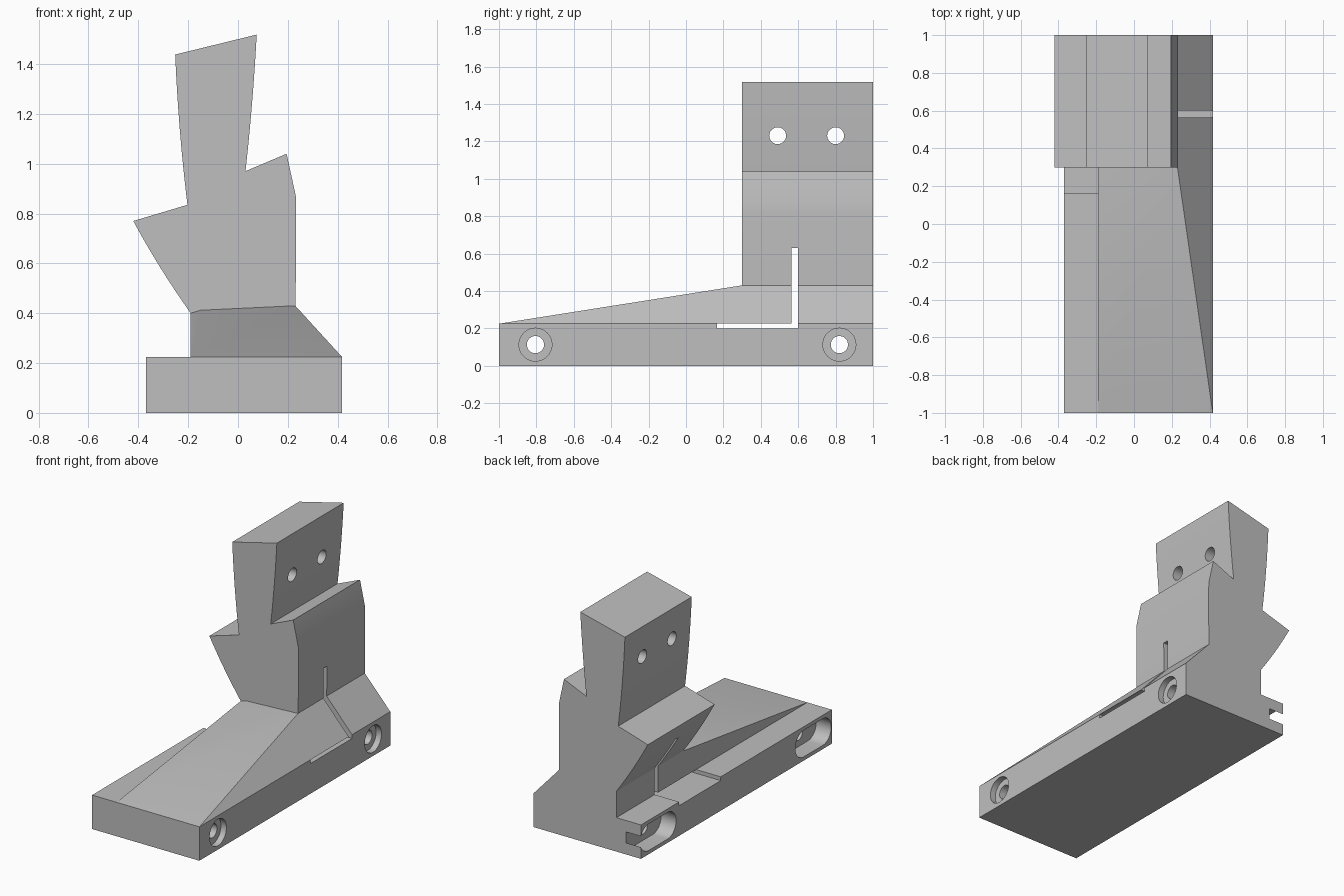
import bpy
import bmesh
from math import pi, sin, cos

default = bpy.data.objects.get("Cube")
if default:
    bpy.data.objects.remove(default, do_unlink=True)

grey = bpy.data.materials.new("mid grey")
grey.use_nodes = True
grey.diffuse_color = (0.52, 0.52, 0.52, 1)
grey.node_tree.nodes["Principled BSDF"].inputs["Base Color"].default_value = grey.diffuse_color


def finish_mesh(name, bm):
    bmesh.ops.recalc_face_normals(bm, faces=bm.faces[:])
    mesh = bpy.data.meshes.new(name)
    bm.to_mesh(mesh)
    bm.free()
    mesh.materials.append(grey)
    obj = bpy.data.objects.new(name, mesh)
    bpy.context.collection.objects.link(obj)
    return obj


def prism(name, profile, axis, lo, hi):
    """Sweep an outline along x (outline is y, z) or along y (outline is x, z)."""
    bm = bmesh.new()
    place = (lambda p, t: (t, p[0], p[1])) if axis == "x" else (lambda p, t: (p[0], t, p[1]))
    rings = [[bm.verts.new(place(p, t)) for p in profile] for t in (lo, hi)]
    for ring in rings:
        bm.faces.new(ring)
    n = len(profile)
    for i in range(n):
        j = (i + 1) % n
        bm.faces.new((rings[0][i], rings[0][j], rings[1][j], rings[1][i]))
    return finish_mesh(name, bm)


def rect(a0, a1, b0, b1):
    return [(a0, b0), (a1, b0), (a1, b1), (a0, b1)]


def stadium(y, z, r, half=0.0, n=24):
    """Rounded slot outline; a plain circle when half is zero."""
    ends = []
    for side in (1, -1):
        for i in range(n + 1 if half else n):
            a = side * pi / 2 * -1 + pi * i / n
            ends.append((y + side * half + r * cos(a), z + r * sin(a)))
    return ends


def bow(a, b, bulge, n=8):
    """Points from a up to (not including) b, bowed sideways in x."""
    return [(a[0] + (b[0] - a[0]) * t + bulge * 4 * t * (1 - t), a[1] + (b[1] - a[1]) * t)
            for t in (i / n for i in range(n))]


def cut(obj, profile, lo=-2, hi=2):
    cutter = prism("cutter", profile, "x", lo, hi)
    cutter.hide_render = True
    mod = obj.modifiers.new("cut", "BOOLEAN")
    mod.operation, mod.solver, mod.object = "DIFFERENCE", "EXACT", cutter
    bpy.ops.object.select_all(action="DESELECT")
    bpy.context.view_layer.objects.active = obj
    obj.select_set(True)
    bpy.ops.object.modifier_apply(modifier=mod.name)
    bpy.data.objects.remove(cutter, do_unlink=True)


LEFT, RIGHT, DECK = -0.37, 0.417, 0.225
SLIT = (0.565, 0.6)

# Base block with the flat part of the slit and the bolt holes
base = prism("base_block", rect(LEFT, RIGHT, 0, DECK), "y", -1, 1)
cut(base, rect(0.165, SLIT[1], 0.2, 0.4))
for y in (-0.805, 0.82):
    cut(base, stadium(y, 0.113, 0.088), RIGHT - 0.04, 2)
    cut(base, stadium(y, 0.113, 0.088, 0.1), -2, LEFT + 0.11)
    cut(base, stadium(y, 0.113, 0.046))

# Sloping ramp that runs up to the tower and on to the back
bm = bmesh.new()
ridge = [(-0.19, 0.4), (-0.15, 0.412), (0.23, 0.43)]
for y in (0.3, 1):
    for x, z in ridge:
        bm.verts.new((x, y, z))
for x, y in ((-0.19, -1), (RIGHT, -1), (RIGHT, 1), (-0.19, 1)):
    bm.verts.new((x, y, DECK))
bmesh.ops.convex_hull(bm, input=bm.verts[:])
bmesh.ops.dissolve_limit(bm, angle_limit=0.01, verts=bm.verts[:], edges=bm.edges[:])
ramp = finish_mesh("ramp", bm)
cut(ramp, rect(*SLIT, 0.1, 0.6))

# Tower with a ledge on each side and a leaning head
outline = ridge[::-1]
outline += bow((-0.19, 0.4), (-0.42, 0.77), -0.008)[1:]
outline += [(-0.42, 0.77)]
outline += bow((-0.203, 0.835), (-0.252, 1.438), -0.006)
outline += [(-0.252, 1.438)]
outline += bow((0.075, 1.518), (0.03, 0.97), 0.004)
outline += [(0.03, 0.97), (0.195, 1.04)]
outline += bow((0.232, 0.87), (0.23, 0.43), 0.002)
tower = prism("tower", outline, "y", 0.3, 1)
cut(tower, rect(*SLIT, 0.1, 0.63))
for y in (0.49, 0.8):
    cut(tower, stadium(y, 1.23, 0.045))

# Smooth the bored holes and bowed walls, keep corners crisp
for obj in (base, ramp, tower):
    bpy.ops.object.select_all(action="DESELECT")
    bpy.context.view_layer.objects.active = obj
    obj.select_set(True)
    bpy.ops.object.shade_smooth_by_angle(angle=0.4)
